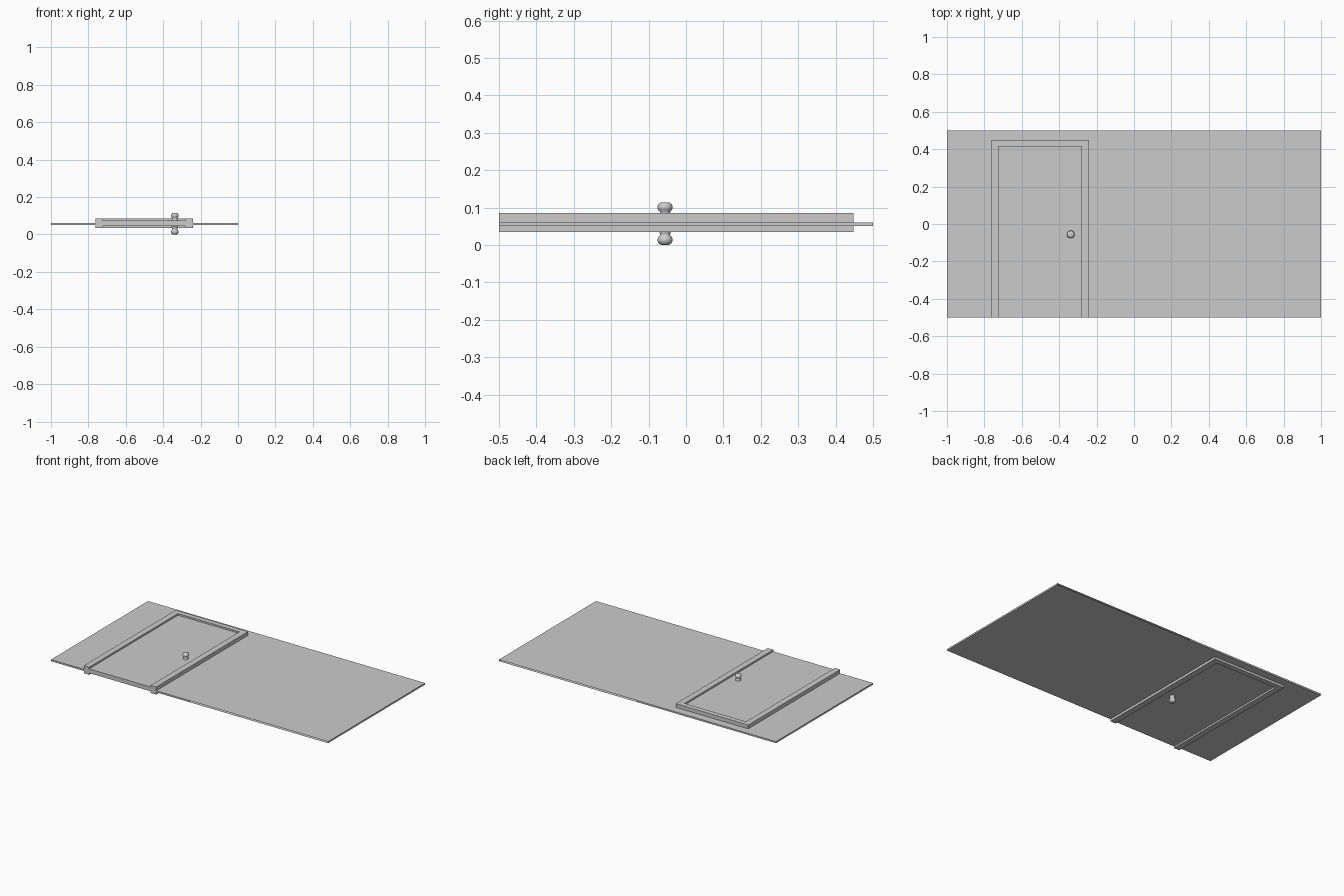
import bpy, bmesh, math

if "Cube" in bpy.data.objects:
    bpy.data.objects.remove(bpy.data.objects["Cube"])


def prism(name, outline, z0, z1, drop=None):
    """Extrude a flat outline from z0 to z1; optionally drop some side faces."""
    bm = bmesh.new()
    base = bm.faces.new([bm.verts.new((x, y, z0)) for x, y in outline])
    ext = bmesh.ops.extrude_face_region(bm, geom=[base], use_keep_orig=True)
    for v in ext["geom"]:
        if isinstance(v, bmesh.types.BMVert):
            v.co.z = z1
    bmesh.ops.recalc_face_normals(bm, faces=bm.faces[:])
    if drop:
        gone = [f for f in bm.faces if drop(f)]
        bmesh.ops.delete(bm, geom=gone, context='FACES')
    return finish(name, bm)


def finish(name, bm):
    me = bpy.data.meshes.new(name)
    bm.to_mesh(me)
    bm.free()
    ob = bpy.data.objects.new(name, me)
    bpy.context.collection.objects.link(ob)
    return ob


def arch(x0, x1, top, ix0, ix1, itop):
    """Upside-down U outline standing on the lower edge."""
    b = -0.5
    return [(x0, b), (ix0, b), (ix0, itop), (ix1, itop), (ix1, b),
            (x1, b), (x1, top), (x0, top)]


L, R, TOP = -0.763, -0.24, 0.448      # outside of frame
IL, IR, ITOP = -0.724, -0.28, 0.415   # doorway

# Wall with doorway; the long edges of the plain half are open
wall_outline = [(-1, -0.5), (IL, -0.5), (IL, ITOP), (IR, ITOP), (IR, -0.5),
                (0, -0.5), (1, -0.5), (1, 0.5), (0, 0.5), (-1, 0.5)]


def open_edge(f):
    c = f.calc_center_median()
    return abs(f.normal.y) > 0.9 and abs(c.y) > 0.49 and c.x > 0


prism("wall", wall_outline, 0.05, 0.0605, open_edge)

# Door frame and door leaf
prism("door_frame", arch(L, R, TOP, IL, IR, ITOP), 0.035, 0.085)
prism("door", [(IL, -0.5), (IR, -0.5), (IR, ITOP), (IL, ITOP)], 0.046, 0.074)

# Turned knobs on both sides: (radius, distance from the door middle)
profile = [(0.017, 0.014), (0.0165, 0.021), (0.0135, 0.027), (0.0135, 0.031),
           (0.0185, 0.037), (0.0205, 0.042), (0.0195, 0.048),
           (0.016, 0.054), (0.011, 0.0565), (0.0, 0.057)]


def knob(name, side):
    bm = bmesh.new()
    verts = [bm.verts.new((r, 0, side * d)) for r, d in profile]
    edges = [bm.edges.new(p) for p in zip(verts, verts[1:])]
    bmesh.ops.spin(bm, geom=verts + edges, cent=(0, 0, 0), axis=(0, 0, 1),
                   angle=math.tau, steps=20)
    bmesh.ops.remove_doubles(bm, verts=bm.verts[:], dist=1e-5)
    bmesh.ops.recalc_face_normals(bm, faces=bm.faces[:])
    # The inner end is open, so make sure the face on the tip looks outward
    tip = max(bm.faces, key=lambda f: side * f.calc_center_median().z)
    if tip.normal.z * side < 0:
        bmesh.ops.reverse_faces(bm, faces=bm.faces[:])
    for f in bm.faces:
        f.smooth = True
    ob = finish(name, bm)
    ob.location = (-0.338, -0.056, 0.057)
    return ob


knob("front_knob", 1)
knob("back_knob", -1)
